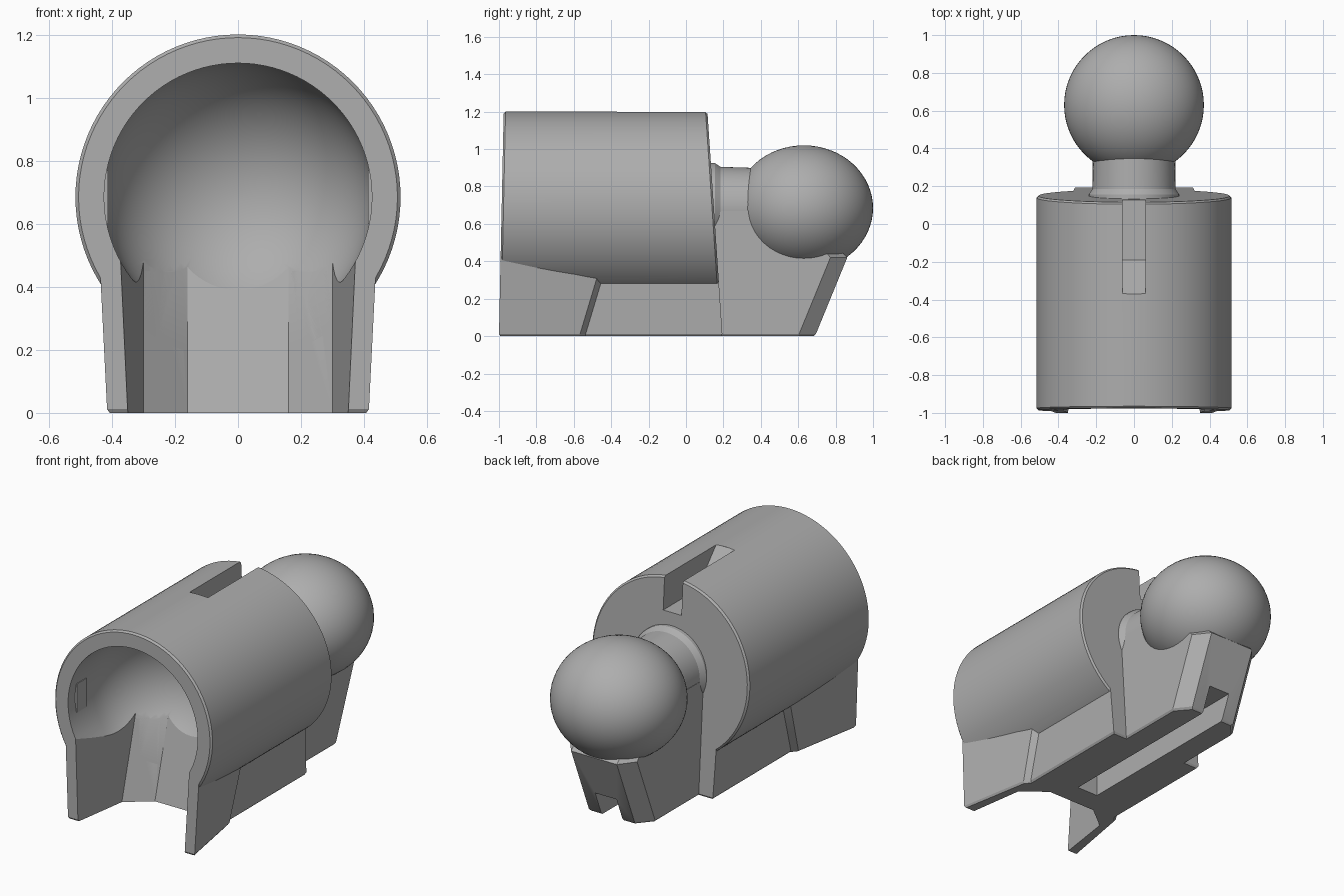
import bpy, bmesh, math
from mathutils import Vector

if "Cube" in bpy.data.objects:
    bpy.data.objects.remove(bpy.data.objects["Cube"], do_unlink=True)

GREY = (0.42, 0.42, 0.42, 1)
mat = bpy.data.materials.new("plain grey")
mat.use_nodes = True
mat.diffuse_color = GREY
mat.node_tree.nodes["Principled BSDF"].inputs["Base Color"].default_value = GREY

AXIS = 0.685      # height of the barrel axis


def front(z):     # slightly leaning front plane
    return -1.0 + 0.021 * z


def back(z):      # leaning back plane
    return 0.195 - 0.067 * z


def make(name, bm):
    bmesh.ops.recalc_face_normals(bm, faces=bm.faces)
    me = bpy.data.meshes.new(name)
    bm.to_mesh(me)
    bm.free()
    me.materials.append(mat)
    ob = bpy.data.objects.new(name, me)
    bpy.context.collection.objects.link(ob)
    return ob


def loft(name, rings):
    """Skin a stack of matching closed rings and cap both ends."""
    bm = bmesh.new()
    rows = [[bm.verts.new(p) for p in ring] for ring in rings]
    n = len(rows[0])
    for a, b in zip(rows, rows[1:]):
        for i in range(n):
            j = (i + 1) % n
            bm.faces.new((a[i], a[j], b[j], b[i]))
    bm.faces.new(rows[0])
    bm.faces.new(rows[-1])
    return make(name, bm)


def plan(half, z):
    """Mirror a half outline of (x, y) points into a full ring at height z."""
    return [(x, y, z) for x, y in half] + [(-x, y, z) for x, y in reversed(half)]


def turned(name, profile, steps=96):
    """Solid turned about the barrel axis from (radius, y) points."""
    return loft(name, [[(r * math.cos(t), y, AXIS + r * math.sin(t))
                        for t in (math.tau * i / steps for i in range(steps))]
                       for r, y in profile])


def box(name, lo, hi):
    return loft(name, [[(lo[0], lo[1], z), (hi[0], lo[1], z),
                        (hi[0], hi[1], z), (lo[0], hi[1], z)] for z in (lo[2], hi[2])])


def cut(ob, *cutters):
    bpy.context.view_layer.objects.active = ob
    for c in cutters:
        m = ob.modifiers.new("cut", "BOOLEAN")
        m.operation = "DIFFERENCE"
        m.solver = "EXACT"
        m.object = c
        bpy.ops.object.modifier_apply(modifier=m.name)


# Barrel with chamfered rims, its ends sheared to the leaning planes
R = 0.516
barrel = turned("barrel", [(R - 0.01, -1), (R, -0.99), (R, 0.99), (R - 0.01, 1)])
for v in barrel.data.vertices:
    y, z = v.co.y, v.co.z
    v.co.y = front(z) + (y + 1) if y < 0 else back(z) + (y - 1)


# Base that flares out toward the front
def base_ring(z, inset=0.0):
    return plan([(0.415 + 0.05 * z - inset, front(z) + inset),
                 (0.34 + 0.04 * z - inset, -0.57 + 0.3 * z),
                 (0.312 + 0.03 * z - inset, -0.54 + 0.3 * z),
                 (0.312 + 0.03 * z - inset, back(z) - inset)], z)


base = loft("base", [base_ring(0, 0.008), base_ring(0.012), base_ring(0.45)])


# Tail web that carries the ball
def tail_ring(z, inset=0.0):
    lean = 0.41 * z
    return plan([(0.22 - inset, 0.0), (0.22 - inset, 0.6 + lean),
                 (0.15 - inset, 0.69 + lean - inset)], z)


tail = loft("tail", [tail_ring(0, 0.008), tail_ring(0.012), tail_ring(0.42),
                     plan([(0.22, 0.0), (0.22, 0.55), (0.15, 0.6)], 0.67)])

# Neck with a small flare where it leaves the barrel
neck = turned("neck", [(0.24, 0.05), (0.24, 0.155), (0.22, 0.185), (0.21, 0.5)])

# Ball
bm = bmesh.new()
bmesh.ops.create_uvsphere(bm, u_segments=64, v_segments=32, radius=1)
for v in bm.verts:
    v.co = Vector((0.37 * v.co.x, 0.63 + 0.37 * v.co.y, AXIS + 0.335 * v.co.z))
ball = make("ball", bm)

# Socket cutter: straight bore with a round end
B = 0.425
socket = turned("socket_cutter", [(B, -1.1)] + [
    (B * math.cos(a), -0.75 + B * math.sin(a))
    for a in (math.radians(88) * i / 16 for i in range(17))])

# Opening cutter below the socket
opening = loft("opening_cutter", [plan(
    [(0.35 + 0.05 * z, -1.1), (0.35 + 0.05 * z, -1.0), (0.30, -0.66 + 0.27 * z),
     (0.16, -0.55 + 0.27 * z)], z) for z in (-0.05, 0.5)])

# Ramped slot cutter on top, and groove cutter underneath
slot = loft("slot_cutter", [[(x, -0.37, 1.2), (x, -0.19, 1.0), (x, 0.4, 1.0),
                             (x, 0.4, 1.3), (x, -0.37, 1.3)] for x in (-0.06, 0.06)])
groove = box("groove_cutter", (-0.07, -0.41, -0.1), (0.07, 0.95, 0.15))

cut(barrel, socket, opening, slot)
cut(base, socket, opening, groove)
cut(tail, groove)
for c in (socket, opening, slot, groove):
    bpy.data.objects.remove(c, do_unlink=True)

# Small flat pads inside the socket
pads = [box(n + "_pad", (min(a, b), -0.92, 0.6), (max(a, b), -0.83, 0.77))
        for n, a, b in (("left", 0.412, 0.45), ("right", -0.412, -0.45))]

for ob in [barrel, base, tail, neck, ball] + pads:
    bpy.ops.object.select_all(action="DESELECT")
    ob.select_set(True)
    bpy.context.view_layer.objects.active = ob
    bpy.ops.object.shade_smooth_by_angle(angle=math.radians(25))
